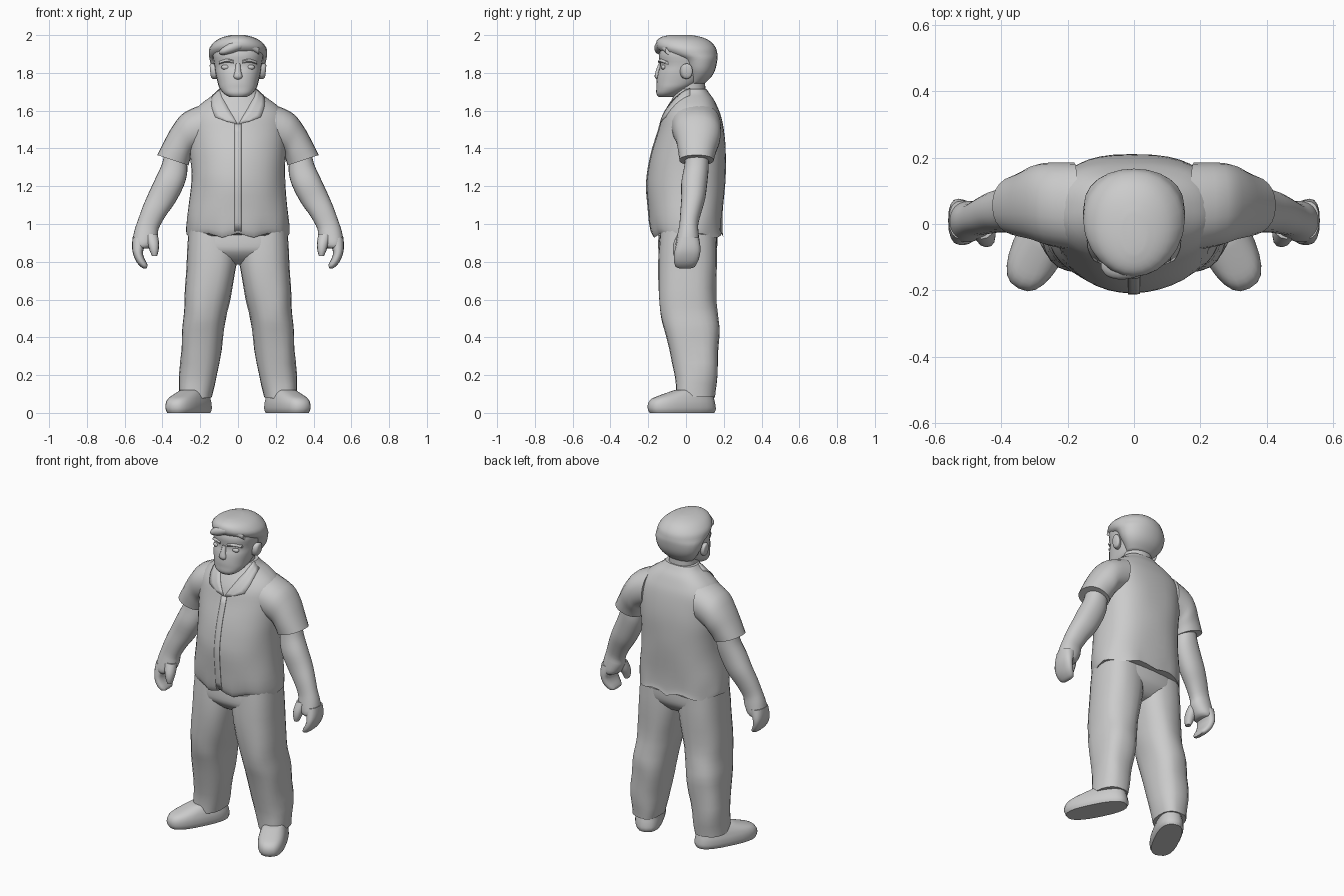
import bpy, bmesh, math
from mathutils import Matrix, Vector, noise

grey = bpy.data.materials.new("plain grey")
grey.diffuse_color = (0.6, 0.6, 0.6, 1)


def finish(name, bm, mirror=False, angle=50):
    bmesh.ops.recalc_face_normals(bm, faces=bm.faces)
    me = bpy.data.meshes.new(name)
    bm.to_mesh(me)
    bm.free()
    me.materials.append(grey)
    me.polygons.foreach_set("use_smooth", [True] * len(me.polygons))
    me.set_sharp_from_angle(angle=math.radians(angle))
    ob = bpy.data.objects.new(name, me)
    bpy.context.collection.objects.link(ob)
    if mirror:
        ob.modifiers.new("mirror", 'MIRROR').use_mirror_merge = False
    return ob


def smooth_rows(rows, steps):
    """Catmull-Rom interpolation of the ring values."""
    out = []
    for i in range(len(rows) - 1):
        p0, p1, p2, p3 = rows[max(i - 1, 0)], rows[i], rows[i + 1], rows[min(i + 2, len(rows) - 1)]
        for s in range(steps):
            t = s / steps
            out.append([b + 0.5 * t * (c - a + t * (2 * a - 5 * b + 4 * c - d + t * (3 * (b - c) + d - a)))
                        for a, b, c, d in zip(p0, p1, p2, p3)])
    return out + [list(rows[-1])]


def loft(name, rows, pf=2.2, pb=2.2, mirror=False, n=24, steps=3, mat=None, warp=None):
    """Rows: (x, z) of one side, (x, z) of the other side, front y, back y."""
    bm = bmesh.new()
    rings = []
    for xo, zo, xi, zi, yf, yb in smooth_rows(rows, steps):
        ring = []
        for k in range(n):
            a = 2 * math.pi * k / n
            c, s = math.cos(a), math.sin(a)
            e = 2 / (pb if s > 0 else pf)
            u = math.copysign(abs(c) ** e, c) / 2
            v = math.copysign(abs(s) ** e, s) / 2
            co = Vector(((xo + xi) / 2 + u * (xo - xi), (yf + yb) / 2 + v * (yb - yf),
                         (zo + zi) / 2 + u * (zo - zi)))
            if warp:
                co = warp(co)
            ring.append(bm.verts.new(mat @ co if mat else co))
        rings.append(ring)
    for r, q in zip(rings, rings[1:]):
        for k in range(n):
            j = (k + 1) % n
            bm.faces.new((r[k], r[j], q[j], q[k]))
    bm.faces.new(rings[0])
    bm.faces.new(rings[-1])
    return finish(name, bm, mirror)


def level(rows):
    """Symmetric flat rings: z, half width, front y, back y."""
    return [(h, z, -h, z, f, b) for z, h, f, b in rows]


def strip(name, left, right, thick, mirror=False):
    bm = bmesh.new()
    a = [bm.verts.new(p) for p in left]
    b = [bm.verts.new(p) for p in right]
    for i in range(len(a) - 1):
        bm.faces.new((a[i], a[i + 1], b[i + 1], b[i]))
    bmesh.ops.subdivide_edges(bm, edges=bm.edges, cuts=2, use_grid_fill=True)
    ob = finish(name, bm)
    wrap = ob.modifiers.new("wrap", 'SHRINKWRAP')
    wrap.target, wrap.offset, wrap.wrap_mode = shirt, 0.004, 'ABOVE_SURFACE'
    ob.modifiers.new("thickness", 'SOLIDIFY').thickness = thick
    if mirror:
        ob.modifiers.new("mirror", 'MIRROR').use_mirror_merge = False


def shirt_folds(co):
    f = max(0, min(1, (1.06 - co.z) / 0.12))
    a = math.atan2(co.y, co.x)
    w = 1 + 0.02 * f * math.sin(9 * a) + 0.018 * noise.noise(co * 7)
    return Vector((co.x * w, co.y * w, co.z + 0.012 * f * math.sin(7 * a)))


def trouser_folds(co):
    return co + 0.012 * noise.noise_vector(co * 6) * min(1, max(0, (0.9 - co.z) * 3))


# shirt body with a wavy hem
shirt = loft("shirt_body", level([
    (0.94, 0.268, -0.175, 0.195), (0.97, 0.272, -0.188, 0.192), (1.05, 0.268, -0.198, 0.195),
    (1.2, 0.25, -0.208, 0.205), (1.3, 0.247, -0.2, 0.21), (1.4, 0.255, -0.175, 0.21),
    (1.5, 0.26, -0.145, 0.2), (1.57, 0.25, -0.125, 0.187), (1.62, 0.215, -0.1, 0.168),
    (1.66, 0.165, -0.075, 0.148), (1.69, 0.122, -0.06, 0.125), (1.715, 0.1, -0.045, 0.108)]),
    pf=2.0, pb=2.6, n=40, warp=shirt_folds)

# short sleeves
loft("sleeve", [
    (0.17, 1.64, 0.19, 1.4, -0.08, 0.185), (0.285, 1.59, 0.23, 1.38, -0.065, 0.185),
    (0.345, 1.52, 0.245, 1.36, -0.05, 0.178), (0.39, 1.44, 0.255, 1.335, -0.042, 0.16),
    (0.428, 1.365, 0.262, 1.31, -0.035, 0.147)], mirror=True)

# collar flaps and button strip
strip("collar_flap",
      [(0.095, 0.02, 1.715), (0.085, -0.05, 1.67), (0.045, -0.11, 1.6), (0.003, -0.14, 1.53)],
      [(0.14, 0.02, 1.69), (0.145, -0.08, 1.63), (0.125, -0.12, 1.57), (0.06, -0.14, 1.545)],
      0.009, mirror=True)
placket = [(1.53, -0.14), (1.4, -0.18), (1.25, -0.21), (1.1, -0.21), (0.96, -0.19)]
strip("button_strip", [(-0.018, y, z) for z, y in placket],
      [(0.018, y, z) for z, y in placket], 0.006)

# bare arms
loft("arm", [
    (0.385, 1.4, 0.275, 1.36, 0.0, 0.12), (0.402, 1.32, 0.268, 1.28, -0.01, 0.12),
    (0.438, 1.24, 0.288, 1.2, -0.025, 0.113), (0.475, 1.16, 0.335, 1.11, -0.025, 0.102),
    (0.505, 1.09, 0.385, 1.04, -0.03, 0.082), (0.53, 1.02, 0.42, 0.975, -0.035, 0.065),
    (0.55, 0.96, 0.425, 0.935, -0.045, 0.067), (0.558, 0.9, 0.45, 0.885, -0.055, 0.07),
    (0.545, 0.875, 0.475, 0.87, -0.045, 0.06)], mirror=True)

# curled fingers and thumbs
loft("fingers", [
    (0.558, 0.93, 0.475, 0.92, -0.045, 0.07), (0.561, 0.88, 0.493, 0.882, -0.055, 0.076),
    (0.555, 0.84, 0.503, 0.85, -0.062, 0.075), (0.535, 0.795, 0.497, 0.822, -0.064, 0.066),
    (0.505, 0.766, 0.484, 0.796, -0.058, 0.05), (0.484, 0.765, 0.478, 0.782, -0.045, 0.035)],
    pf=2.6, pb=2.6, mirror=True, n=16)
loft("thumb", [
    (0.495, 0.95, 0.425, 0.945, -0.045, 0.02), (0.48, 0.9, 0.418, 0.9, -0.066, 0.005),
    (0.468, 0.86, 0.42, 0.862, -0.07, -0.015), (0.455, 0.83, 0.428, 0.832, -0.064, -0.028)],
    mirror=True, n=12)

# trousers
loft("trouser_seat", level([
    (0.98, 0.25, -0.14, 0.165), (0.9, 0.262, -0.148, 0.167), (0.85, 0.25, -0.14, 0.155),
    (0.8, 0.17, -0.09, 0.11), (0.785, 0.06, -0.04, 0.06)]), pf=2.8, pb=2.8)
loft("trouser_leg", [
    (0.262, 0.97, 0.0, 0.97, -0.135, 0.16), (0.273, 0.8, 0.004, 0.8, -0.148, 0.163),
    (0.285, 0.6, 0.045, 0.6, -0.146, 0.158), (0.292, 0.5, 0.064, 0.5, -0.13, 0.164),
    (0.3, 0.4, 0.078, 0.4, -0.1, 0.176), (0.309, 0.2, 0.113, 0.2, -0.062, 0.17),
    (0.31, 0.08, 0.136, 0.08, -0.05, 0.157)],
    pf=2.5, pb=2.5, mirror=True, warp=trouser_folds)

# shoes turned outward
loft("shoe", level([
    (0.0, 0.073, -0.185, 0.183), (0.02, 0.081, -0.195, 0.19), (0.05, 0.081, -0.193, 0.186),
    (0.075, 0.075, -0.172, 0.18), (0.095, 0.068, -0.12, 0.175), (0.12, 0.056, -0.04, 0.16)]),
    pf=2.6, pb=2.6, mirror=True,
    mat=Matrix.Translation((0.26, -0.02, 0)) @ Matrix.Rotation(math.radians(27), 4, 'Z'))

# neck and head
loft("neck", level([
    (1.58, 0.1, -0.085, 0.12), (1.67, 0.085, -0.065, 0.105), (1.8, 0.088, -0.06, 0.1)]))
loft("face", level([
    (1.672, 0.045, -0.145, -0.07), (1.69, 0.075, -0.157, -0.03), (1.72, 0.098, -0.157, 0.03),
    (1.75, 0.108, -0.157, 0.08), (1.8, 0.12, -0.15, 0.12), (1.84, 0.126, -0.138, 0.14),
    (1.9, 0.135, -0.143, 0.15), (1.95, 0.12, -0.12, 0.12)]), pf=2.3)
loft("nose", level([
    (1.765, 0.012, -0.155, -0.13), (1.78, 0.024, -0.166, -0.13), (1.81, 0.016, -0.16, -0.13),
    (1.85, 0.012, -0.145, -0.12)]), n=12)
loft("ear", [
    (0.115, 1.845, 0.108, 1.77, -0.035, 0.02), (0.142, 1.85, 0.135, 1.768, -0.025, 0.035),
    (0.15, 1.84, 0.145, 1.785, -0.015, 0.03)], mirror=True, n=12)

# eyes and brows
bm = bmesh.new()
bmesh.ops.create_uvsphere(bm, u_segments=12, v_segments=8, radius=1,
                          matrix=Matrix.Translation((0.064, -0.118, 1.83)) @ Matrix.Diagonal((0.025, 0.014, 0.014, 1)))
finish("eye", bm, mirror=True)
loft("brow", [
    (0.025, 1.868, 0.025, 1.85, -0.148, -0.12), (0.06, 1.876, 0.06, 1.855, -0.142, -0.1),
    (0.1, 1.862, 0.1, 1.845, -0.112, -0.07)], mirror=True, n=10)

# hair cap and swept fringe
loft("hair_cap", level([
    (1.745, 0.085, 0.0, 0.1), (1.78, 0.115, 0.0, 0.135), (1.82, 0.138, -0.015, 0.156),
    (1.87, 0.15, -0.045, 0.166), (1.9, 0.154, -0.115, 0.166), (1.935, 0.149, -0.155, 0.157),
    (1.97, 0.118, -0.155, 0.125), (1.99, 0.078, -0.13, 0.08), (2.0, 0.035, -0.09, 0.03)]),
    pf=2.0, pb=2.1)
loft("fringe", [
    (0.11, 1.94, 0.112, 1.895, -0.11, -0.05), (0.04, 1.975, 0.045, 1.925, -0.148, -0.07),
    (-0.03, 1.965, -0.025, 1.905, -0.168, -0.09), (-0.08, 1.935, -0.075, 1.895, -0.16, -0.09),
    (-0.1, 1.915, -0.098, 1.9, -0.135, -0.1)], n=14)
